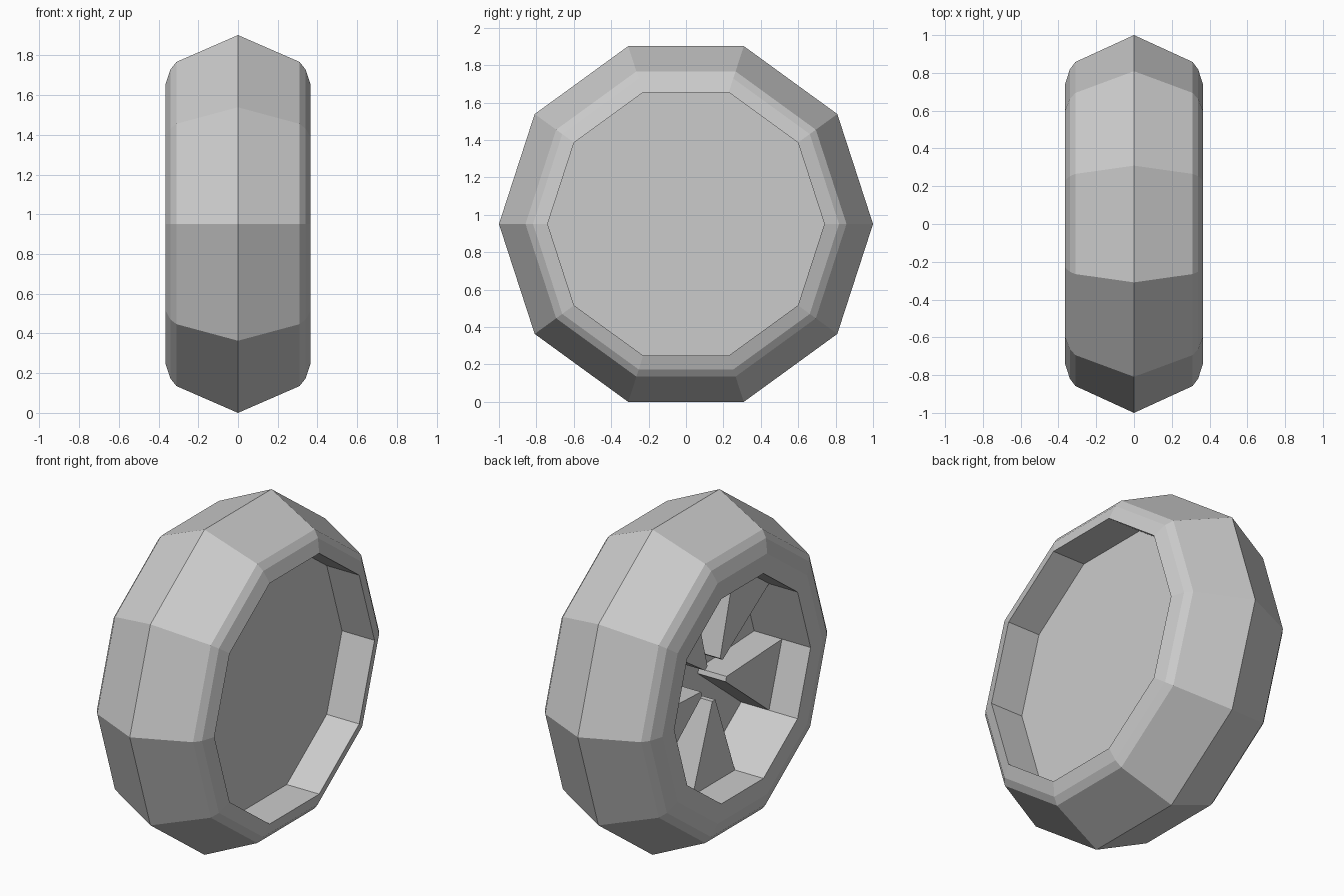
import bpy
import bmesh
from math import sin, cos, pi, radians

SIDES = 10
AXLE_Z = cos(pi / SIDES)      # the wheel rests on one flat side
HALF_WIDTH = 0.365
RIM_R = 0.63                  # opening on the spoked side
DISH_R = 0.74                 # opening on the plain side
DISH_X = 0.155
FLOOR_X = 0.0
SPOKE_X = -0.18

cube = bpy.data.objects.get("Cube")
if cube:
    bpy.data.objects.remove(cube, do_unlink=True)

grey = bpy.data.materials.new("plain_grey")
grey.use_nodes = True
colour = (0.6, 0.6, 0.6, 1)
grey.diffuse_color = colour
grey.node_tree.nodes["Principled BSDF"].inputs["Base Color"].default_value = colour


def finish(name, bm):
    """Turn a bmesh into a flat-shaded object standing at axle height."""
    bmesh.ops.recalc_face_normals(bm, faces=bm.faces)
    mesh = bpy.data.meshes.new(name)
    bm.to_mesh(mesh)
    bm.free()
    mesh.materials.append(grey)
    obj = bpy.data.objects.new(name, mesh)
    obj.location.z = AXLE_Z
    bpy.context.collection.objects.link(obj)
    return obj


def point(x, r, angle):
    return (x, r * cos(angle), r * sin(angle))


def ring(bm, x, r):
    return [bm.verts.new(point(x, r, 2 * pi * i / SIDES)) for i in range(SIDES)]


def bridge(bm, a, b):
    for i in range(SIDES):
        j = (i + 1) % SIDES
        bm.faces.new((a[i], a[j], b[j], b[i]))


# Tyre: ten-sided ring with a peaked tread and bevelled shoulders
shoulder = [(HALF_WIDTH, DISH_R), (0.34, 0.818), (0.31, 0.858)]
profile = [(DISH_X, DISH_R)] + shoulder + [(0, 1)]
profile += [(-x, r) for x, r in reversed(shoulder)]
profile += [(-HALF_WIDTH, RIM_R), (FLOOR_X, RIM_R)]
bm = bmesh.new()
rings = [ring(bm, x, r) for x, r in profile]
for k, current in enumerate(rings):
    bridge(bm, current, rings[(k + 1) % len(rings)])
finish("tyre", bm)

# Wheel disc: plain face on one side, floor behind the spokes on the other
bm = bmesh.new()
back, front = ring(bm, FLOOR_X, RIM_R), ring(bm, DISH_X, DISH_R)
bridge(bm, back, front)
bm.faces.new(back)
bm.faces.new(front)
finish("wheel_disc", bm)

# Five wedge spokes, each as wide as one side of the rim
half_side = pi / SIDES
for k in range(5):
    mid = radians(-90 + 72 * k)
    outline = [(0.12, -0.12), (RIM_R, -half_side), (RIM_R, half_side), (0.12, 0.12)]
    bm = bmesh.new()
    outer = [bm.verts.new(point(SPOKE_X, r, mid + a)) for r, a in outline]
    inner = [bm.verts.new(point(FLOOR_X, r, mid + a)) for r, a in outline]
    bm.faces.new(outer)
    bm.faces.new(inner)
    for i in range(4):
        j = (i + 1) % 4
        bm.faces.new((outer[i], outer[j], inner[j], inner[i]))
    finish(f"spoke_{k + 1}", bm)
